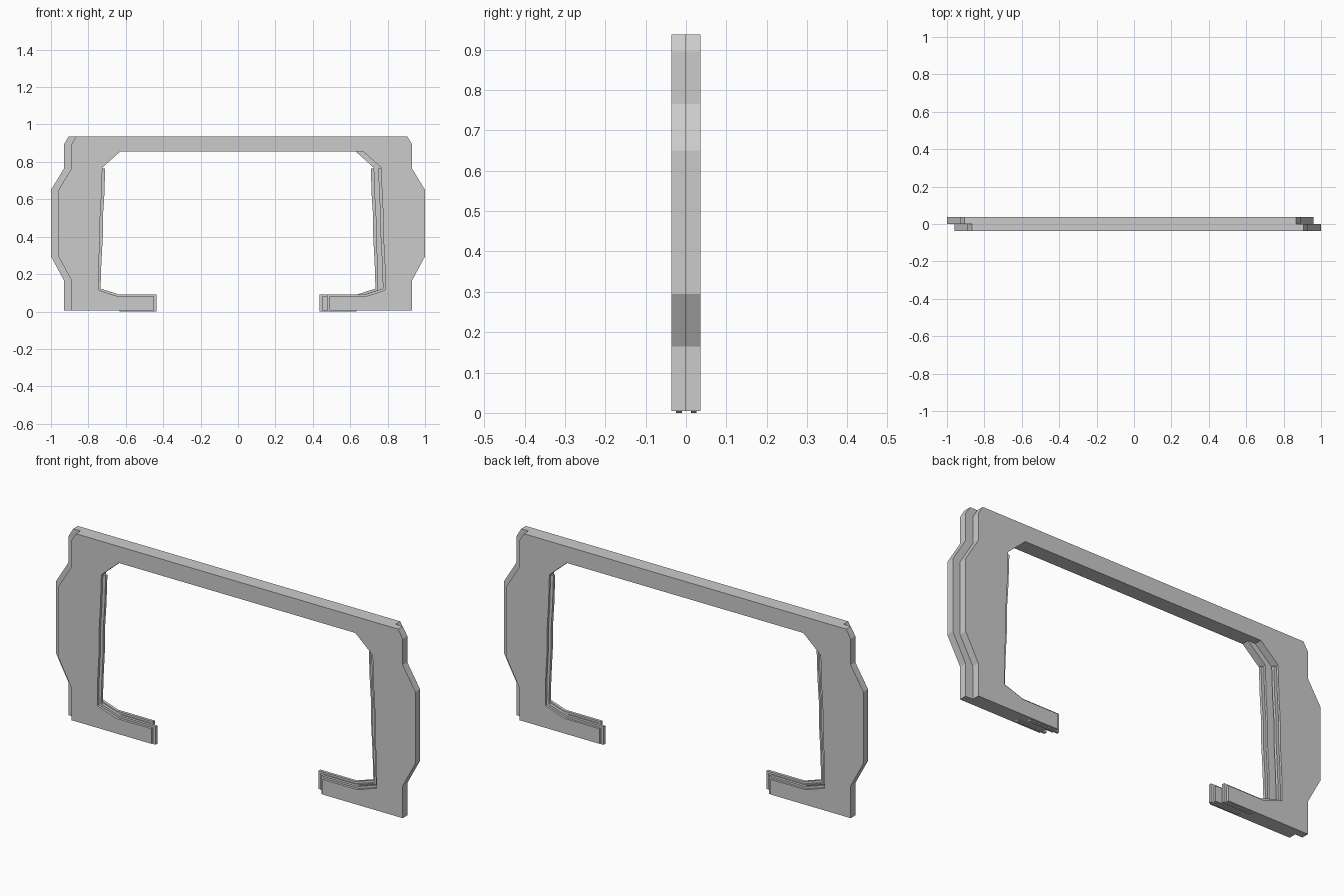
import bpy, bmesh

if "Cube" in bpy.data.objects:
    bpy.data.objects.remove(bpy.data.objects["Cube"])

THICK = 0.0365   # depth of each plate
SHIFT = 0.02     # sideways offset of the two plates


def extrude_profile(name, points, y0, y1, dx):
    """Solid from an x-z outline, running from y0 to y1."""
    bm = bmesh.new()
    face = bm.faces.new([bm.verts.new((x + dx, y0, z)) for x, z in points])
    ext = bmesh.ops.extrude_face_region(bm, geom=[face])
    moved = [g for g in ext["geom"] if isinstance(g, bmesh.types.BMVert)]
    bmesh.ops.translate(bm, verts=moved, vec=(0, y1 - y0, 0))
    bmesh.ops.recalc_face_normals(bm, faces=bm.faces)
    mesh = bpy.data.meshes.new(name)
    bm.to_mesh(mesh)
    bm.free()
    obj = bpy.data.objects.new(name, mesh)
    bpy.context.collection.objects.link(obj)
    return obj


def mirrored(points):
    return [(-x, z) for x, z in reversed(points)]


# Right half of the open frame: outer edge up, inner edge down
outer = [(0.47, 0.005), (0.91, 0.005), (0.91, 0.165), (0.98, 0.295), (0.98, 0.65),
         (0.91, 0.765), (0.91, 0.895), (0.885, 0.937)]
inner = [(0.47, 0.08), (0.66, 0.08), (0.767, 0.115), (0.765, 0.25), (0.757, 0.4),
         (0.757, 0.5), (0.75, 0.62), (0.745, 0.77), (0.65, 0.855)]
frame = outer + mirrored(outer) + mirrored(inner)[::-1] + inner[::-1]

# Thin lip that stands proud of the inner edge and wraps the foot
lip = [(0.455, 0.0), (0.61, 0.0), (0.64, 0.02), (0.82, 0.05), (0.82, 0.765),
       (0.73, 0.765), (0.735, 0.62), (0.743, 0.5), (0.743, 0.4), (0.751, 0.25),
       (0.755, 0.123), (0.655, 0.09), (0.455, 0.09)]

for side, y0, dx in (("front", -THICK, SHIFT), ("back", 0.0, -SHIFT)):
    extrude_profile(side + "_frame", frame, y0, y0 + THICK, dx)
    for hand, pts in (("right", lip), ("left", mirrored(lip))):
        extrude_profile(f"{side}_{hand}_lip", pts, y0 + 0.012, y0 + 0.026, dx)
